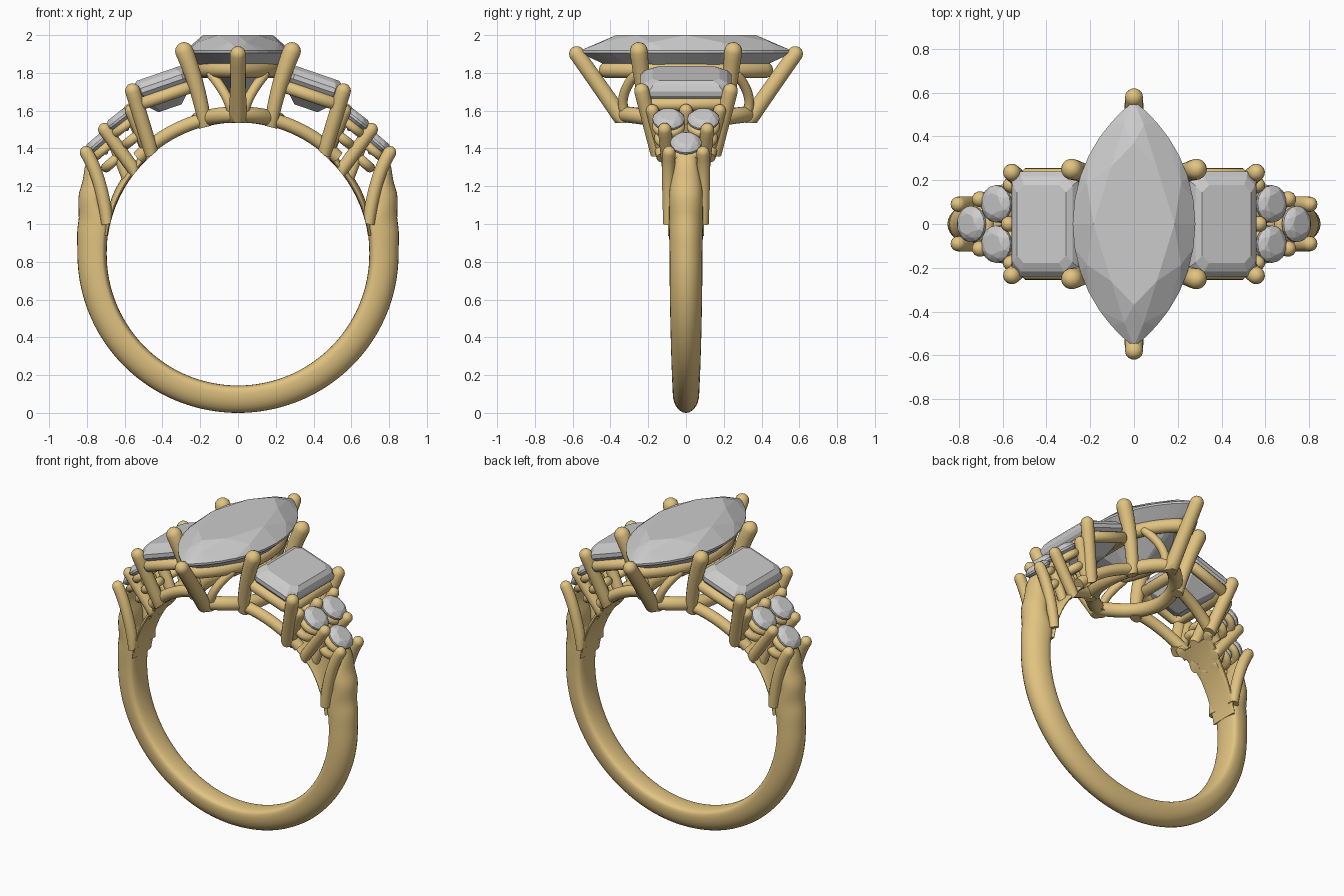
import bpy, bmesh
from math import sin, cos, pi, radians, sqrt, hypot
from mathutils import Vector, Matrix

if "Cube" in bpy.data.objects:
    bpy.data.objects.remove(bpy.data.objects["Cube"])

CZ, RI = 0.84, 0.695          # finger hole centre height and radius
gold = bpy.data.materials.new("gold")
gold.diffuse_color = (0.76, 0.55, 0.22, 1)
gold.use_nodes = True
gold.node_tree.nodes["Principled BSDF"].inputs["Base Color"].default_value = gold.diffuse_color


def finish(name, bm, mx=False, my=False, metal=True):
    if metal:                 # keep the finger hole clear
        for v in bm.verts:
            d = hypot(v.co.x, v.co.z - CZ)
            if d < RI:
                v.co.x *= RI / d
                v.co.z = CZ + (v.co.z - CZ) * RI / d
    bmesh.ops.recalc_face_normals(bm, faces=bm.faces)
    me = bpy.data.meshes.new(name)
    bm.to_mesh(me)
    bm.free()
    ob = bpy.data.objects.new(name, me)
    bpy.context.collection.objects.link(ob)
    if metal:
        me.materials.append(gold)
        bpy.context.view_layer.objects.active = ob
        ob.select_set(True)
        bpy.ops.object.shade_smooth_by_angle(angle=radians(45))
        ob.select_set(False)
    if mx or my:
        m = ob.modifiers.new("mirror", 'MIRROR')
        m.use_axis = (mx, my, False)
        m.use_mirror_merge = False
    return ob


def loft(bm, rings, closed=False):
    vs = [[bm.verts.new(p) for p in r] for r in rings]
    n, k = len(vs), len(vs[0])
    for i in range(n if closed else n - 1):
        a, b = vs[i], vs[(i + 1) % n]
        for j in range(k):
            bm.faces.new((a[j], a[(j + 1) % k], b[(j + 1) % k], b[j]))
    if not closed:
        bm.faces.new(vs[0])
        bm.faces.new(vs[-1])


def tube(name, pts, r0, r1=None, ref=(0, 1, 0), closed=False, mx=False, my=False):
    """Round wire along pts; the first end is domed, radius r0 to r1."""
    r1 = r1 or r0
    pts, n, rings = [Vector(p) for p in pts], len(pts), []
    ref = Vector(ref)

    def ring(p, t, r):
        s = t.cross(ref).normalized()
        u = t.cross(s).normalized()
        return [p + (s * cos(a) + u * sin(a)) * r
                for a in (2 * pi * j / 14 for j in range(14))]
    for i, p in enumerate(pts):
        if closed:
            t = pts[(i + 1) % n] - pts[i - 1]
        else:
            t = pts[min(i + 1, n - 1)] - pts[max(i - 1, 0)]
        t.normalize()
        if i == 0 and not closed:
            for a in (1.5, 1.15, 0.75, 0.35):
                rings.append(ring(p - t * r0 * sin(a), t, r0 * cos(a)))
        rings.append(ring(p, t, r0 + (r1 - r0) * i / (n - 1)))
    bm = bmesh.new()
    loft(bm, rings, closed)
    return finish(name, bm, mx, my)


def bend(a, c, m=None, n=10):
    """Curve from a to c passing through m."""
    a, c = Vector(a), Vector(c)
    m = Vector(m) if m else (a + c) / 2
    q = 2 * m - (a + c) / 2
    return [a * (1 - t) ** 2 + q * 2 * t * (1 - t) + c * t * t
            for t in (i / n for i in range(n + 1))]


def band(name, keys, lo, hi, n, mx=False):
    """D-section band; keys = (angle from bottom, inner r, outer r, half width)."""
    rings = []
    for i in range(n + 1):
        ang = lo + (hi - lo) * i / n
        k = min(max(abs(ang), keys[0][0]), keys[-1][0])
        for p, q in zip(keys, keys[1:]):
            if p[0] <= k <= q[0]:
                f = (k - p[0]) / (q[0] - p[0])
                f = f * f * (3 - 2 * f)
                ri, ro, w = (p[j] + (q[j] - p[j]) * f for j in (1, 2, 3))
        row = []
        for j in range(28):
            a = 2 * pi * j / 28
            s = sin(a)
            e = 0.3 + 0.7 * s if s >= 0 else 0.3 * (1 - abs(s) ** 0.5)
            r = ri + (ro - ri) * e
            row.append((r * sin(radians(ang)), w * cos(a), CZ - r * cos(radians(ang))))
        rings.append(row)
    bm = bmesh.new()
    loft(bm, rings)
    return finish(name, bm, mx)


def gem(name, levels, outline, mat, mx=False, my=False):
    """Faceted stone: hull of outlines, levels = (scale, z, count, phase)."""
    bm = bmesh.new()
    for s, z, n, ph in levels:
        for i in range(n):
            x, y = outline((i + ph) / n)
            bm.verts.new(mat @ Vector((x * s, y * s, z)))
    bmesh.ops.convex_hull(bm, input=bm.verts)
    bmesh.ops.delete(bm, geom=[v for v in bm.verts if not v.link_faces], context='VERTS')
    bmesh.ops.dissolve_limit(bm, angle_limit=0.02, verts=bm.verts, edges=bm.edges)
    return finish(name, bm, mx, my, metal=False)


def marquise(a, b):
    R = (a * a + b * b) / (2 * a)

    def f(t):
        t = t % 1
        y = b * cos(2 * pi * t)
        x = sqrt(max(R * R - y * y, 0)) - (R - a)
        return (x if t < 0.5 else -x, y)
    return f


def octagon(a, b, c):
    p = [(a, b - c), (a - c, b), (c - a, b), (-a, b - c),
         (-a, c - b), (c - a, -b), (a - c, -b), (a, c - b)]
    return lambda t: p[int(round(t * 8)) % 8]


def circle(r):
    return lambda t: (r * cos(2 * pi * t), r * sin(2 * pi * t))


def place(x, y, z, tilt):
    return Matrix.Translation((x, y, z)) @ Matrix.Rotation(radians(tilt), 4, 'Y')


def seat(name, outline, n, mat, z, r, mx=True, my=False):
    pts = [mat @ Vector((*outline(i / n), z)) for i in range(n)]
    tube(name, pts, r, ref=mat.to_3x3() @ Vector((0, 0, 1)), closed=True, mx=mx, my=my)


# Shank, thinning to a wedge at its tips, and the plate under the small stones
band("shank", [(0, .695, .84, .07), (90, .695, .85, .087), (101, .697, .862, .09),
               (113, .79, .905, .088), (123.5, .90, .945, .055)], -123.5, 123.5, 120)
band("shoulder_plate", [(98, .695, .72, .095), (120, .695, .735, .1),
                        (138, .695, .735, .13)], 98, 138, 20, mx=True)

# Centre marquise stone with its rail and base ring
gem("centre_stone", [(.66, 2.0, 8, 0), (.87, 1.962, 8, .5), (1, 1.918, 32, 0),
                     (1, 1.905, 32, 0), (.55, 1.78, 8, .5), (.06, 1.66, 8, 0)],
    marquise(.28, .56), Matrix())
seat("centre_rail", marquise(.19, .42), 48, Matrix(), 1.815, .042, mx=False)
base = marquise(.21, .33)
ring = [base(i / 48) for i in range(48)]
tube("base_ring", [(x, y, CZ + sqrt(.74 ** 2 - x * x)) for x, y in ring],
     .043, ref=(0, 0, 1), closed=True)

# Centre prongs and the small arms under the rail
tube("end_prong", bend((0, .578, 1.9), (0, .32, 1.53), (0, .43, 1.69)), .042, .045, my=True)
tube("side_prong", bend((.285, .25, 1.915), (.17, .19, 1.5), (.215, .225, 1.71)),
     .048, .034, mx=True, my=True)
tube("rail_arm", bend((.14, .27, 1.79), (.03, .32, 1.58), (.065, .33, 1.68)),
     .026, mx=True, my=True)

# Step-cut side stones with their rails
m = place(.405, 0, 1.745, 19)
gem("side_stone", [(.74, .055, 8, 0), (.9, .037, 8, 0), (1, .01, 8, 0), (1, -.015, 8, 0),
                   (.75, -.085, 8, 0), (.4, -.14, 8, 0)], octagon(.16, .24, .045), m, mx=True)
seat("side_rail", octagon(.145, .222, .03), 8, m, -.068, .034)
arc = [(.735 * sin(a), .19 - .07 * i / 10, CZ + .735 * cos(a))
       for i in range(11) for a in (.24 + .056 * i,)]
tube("shoulder_rail", arc, .036, mx=True, my=True)

# Round accent stones: a pair and a single one on each shoulder
brilliant = [(.58, .034, 8, 0), (.82, .024, 8, .5), (1, .006, 16, 0),
             (1, -.006, 16, 0), (.05, -.075, 8, 0)]
for label, x, y, z, tilt, r in (("pair", .628, .092, 1.553, 38, .085),
                                ("single", .742, 0, 1.427, 41, .083)):
    m = place(x, y, z, tilt)
    gem(label + "_accent_stone", brilliant, circle(r), m, mx=True, my=y > 0)
    seat(label + "_seat", circle(.064), 24, m, -.045, .024, my=y > 0)
    seat(label + "_lower_seat", circle(.05), 24, m, -.125, .027, my=y > 0)

# Shoulder prongs: tip, foot, optional middle, radius
prongs = {
    "side_stone_prong": ((.558, .235, 1.705), (.455, .15, 1.37), None, .04),
    "accent_outer_prong": ((.565, .178, 1.6), (.46, .12, 1.35), None, .034),
    "accent_middle_prong": ((.572, 0, 1.6), (.46, 0, 1.35), None, .036),
    "accent_shared_prong": ((.705, .113, 1.5), (.53, .09, 1.26), None, .036),
    "accent_inner_prong": ((.655, .045, 1.42), (.57, .05, 1.2), None, .03),
    "accent_end_prong": ((.803, .09, 1.378), (.69, .088, 1.0), (.735, .093, 1.22), .035),
}
for name, (tip, foot, mid, r) in prongs.items():
    tube(name, bend(tip, foot, mid), r, r * .95, mx=True, my=tip[1] > 0)
